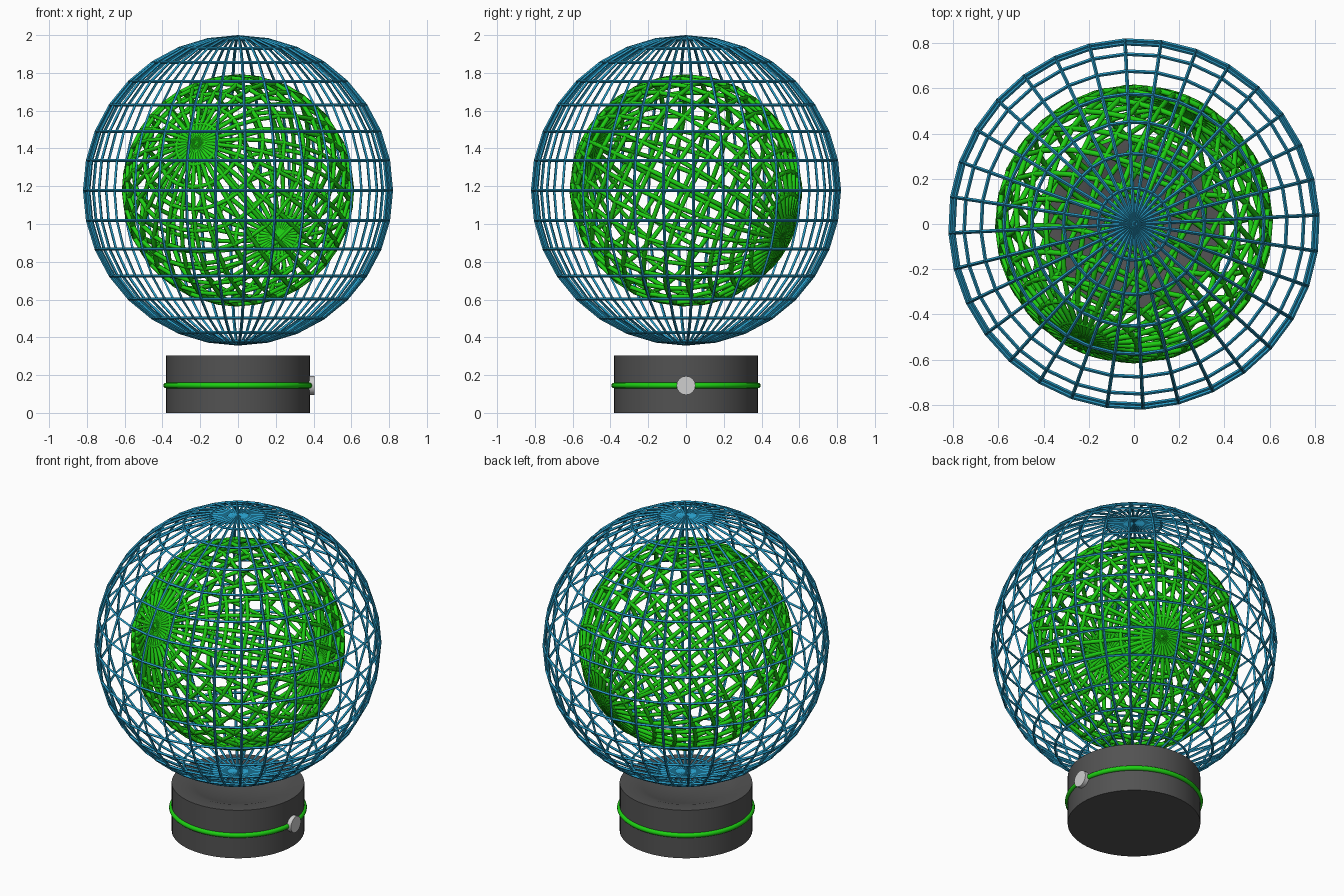
import bpy
import bmesh
from math import sin, cos, pi, radians
from mathutils import Vector, Matrix

old = bpy.data.objects.get("Cube")
if old:
    bpy.data.objects.remove(old, do_unlink=True)

CENTRE = Vector((0, 0, 1.178))
SEGMENTS, RINGS = 32, 16


def material(name, colour, roughness=0.5):
    mat = bpy.data.materials.new(name)
    mat.use_nodes = True
    mat.diffuse_color = (*colour, 1)
    shader = mat.node_tree.nodes["Principled BSDF"]
    shader.inputs["Base Color"].default_value = (*colour, 1)
    shader.inputs["Roughness"].default_value = roughness
    return mat


blue = material("wire_blue", (0.02, 0.32, 0.55))
green = material("bright_green", (0.012, 0.62, 0.006))
charcoal = material("charcoal", (0.085, 0.085, 0.085))
silver = material("light_grey", (0.62, 0.62, 0.62))


def link(name, mesh, mat):
    obj = bpy.data.objects.new(name, mesh)
    bpy.context.collection.objects.link(obj)
    mesh.materials.clear()
    mesh.materials.append(mat)
    return obj


def smooth(obj, angle=35):
    bpy.ops.object.select_all(action='DESELECT')
    obj.select_set(True)
    bpy.context.view_layer.objects.active = obj
    bpy.ops.object.shade_smooth_by_angle(angle=radians(angle))


def sphere_point(radius, lat, lon):
    ring = radius * sin(lat)
    return Vector((ring * cos(lon), ring * sin(lon), radius * cos(lat)))


def wire_globe(name, radius, tube, roundness, mat, matrix, is_smooth):
    """Globe of latitude rings and meridians made from thin tubes."""
    curve = bpy.data.curves.new(name, 'CURVE')
    curve.dimensions = '3D'
    curve.bevel_depth = tube
    curve.bevel_resolution = roundness
    curve.use_fill_caps = True

    def strand(points, closed):
        spline = curve.splines.new('POLY')
        spline.points.add(len(points) - 1)
        for target, p in zip(spline.points, points):
            target.co = (*p, 1)
        spline.use_cyclic_u = closed

    lats = [pi * i / RINGS for i in range(RINGS + 1)]
    lons = [2 * pi * i / SEGMENTS for i in range(SEGMENTS)]
    for lat in lats[1:-1]:
        strand([sphere_point(radius, lat, lon) for lon in lons], True)
    for lon in lons:
        strand([sphere_point(radius, lat, lon) for lat in lats], False)

    # Turn the beveled strands into a mesh
    helper = bpy.data.objects.new(name + "_path", curve)
    bpy.context.collection.objects.link(helper)
    graph = bpy.context.evaluated_depsgraph_get()
    mesh = bpy.data.meshes.new_from_object(helper.evaluated_get(graph))
    bpy.data.objects.remove(helper, do_unlink=True)
    mesh.name = name
    for face in mesh.polygons:
        face.use_smooth = is_smooth
    obj = link(name, mesh, mat)
    obj.matrix_world = Matrix.Translation(CENTRE) @ matrix
    return obj


# Outer cage, upright and turned slightly about its axis
wire_globe("outer_globe", 0.814, 0.008, 0, blue,
           Matrix.Rotation(radians(2.8), 4, 'Z'), False)

# Inner globe, tilted so one pole leans forward
axis = Vector((-0.22, -0.51, 0.25))
tilt = axis.to_track_quat('Z', 'Y').to_matrix().to_4x4()
wire_globe("inner_globe", 0.604, 0.0125, 1, green, tilt, True)


# Round base with a shallow dish that follows the globe
def lathe(name, profile, steps, mat):
    bm = bmesh.new()
    verts = [bm.verts.new((r, 0, z)) for r, z in profile]
    edges = [bm.edges.new(pair) for pair in zip(verts, verts[1:])]
    bmesh.ops.spin(bm, geom=verts + edges, cent=(0, 0, 0), axis=(0, 0, 1),
                   angle=2 * pi, steps=steps)
    bmesh.ops.remove_doubles(bm, verts=bm.verts, dist=0.0001)
    bmesh.ops.recalc_face_normals(bm, faces=bm.faces)
    mesh = bpy.data.meshes.new(name)
    bm.to_mesh(mesh)
    bm.free()
    obj = link(name, mesh, mat)
    smooth(obj)
    return obj


dish_radius, dish_edge = 0.925, 0.3
dish = []
for i in range(7):
    r = dish_edge * (1 - i / 6)
    dish.append((r, CENTRE.z - (dish_radius ** 2 - r ** 2) ** 0.5))
lathe("base", [(0, 0), (0.38, 0), (0.38, 0.303)] + dish, 64, charcoal)

# Glowing ring around the base
bpy.ops.mesh.primitive_torus_add(major_radius=0.38, minor_radius=0.015,
                                 major_segments=64, minor_segments=12,
                                 location=(0, 0, 0.145))
ring = bpy.context.object
ring.name = "base_ring"
ring.data.materials.append(green)
smooth(ring, 60)

# Button on the side of the base
bpy.ops.mesh.primitive_cylinder_add(vertices=16, radius=0.05, depth=0.05,
                                    location=(0.38, 0, 0.145),
                                    rotation=(0, pi / 2, 0))
button = bpy.context.object
button.name = "side_button"
button.data.materials.append(silver)
smooth(button)
